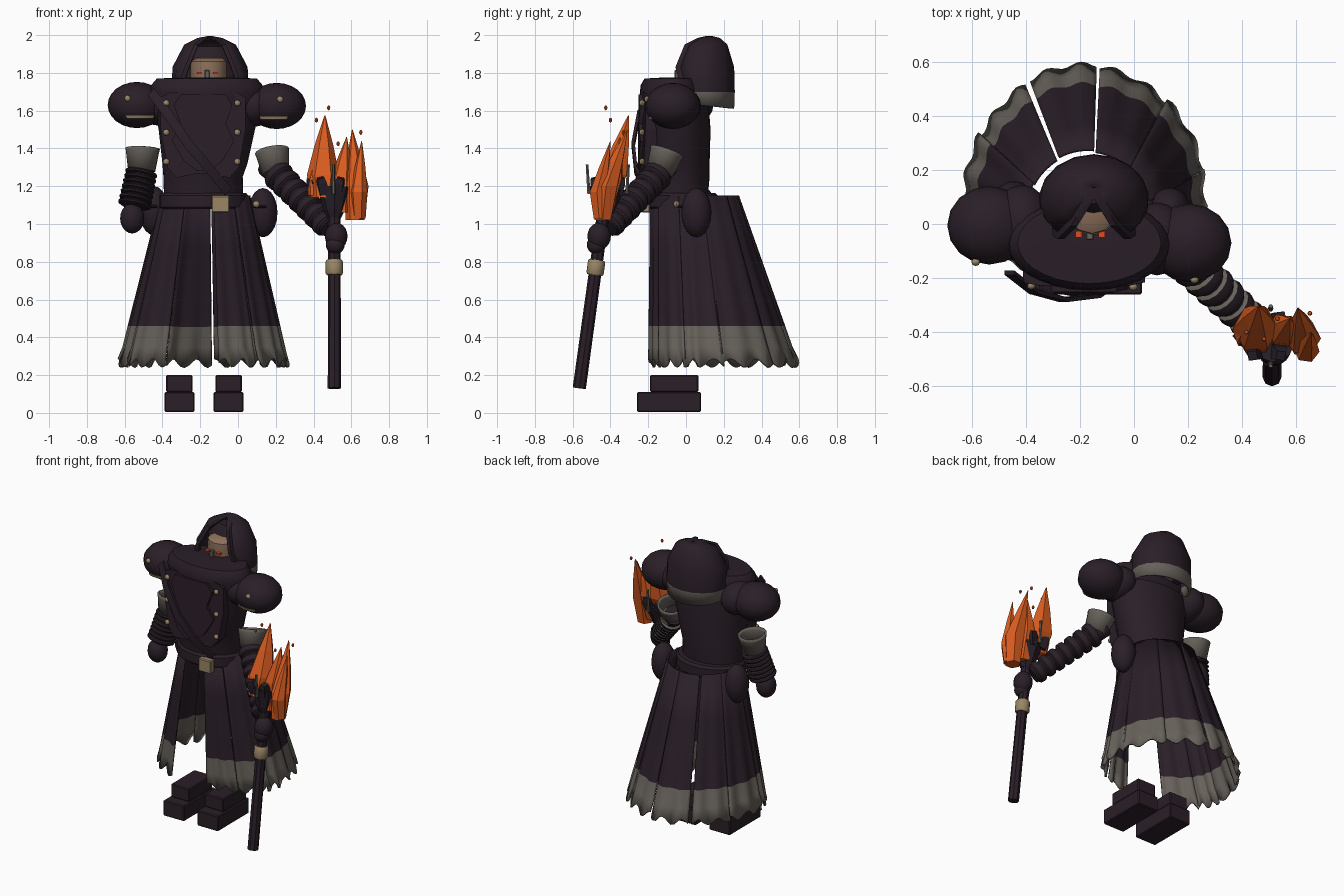
import bpy, bmesh, math
from mathutils import Vector

if "Cube" in bpy.data.objects:
    bpy.data.objects.remove(bpy.data.objects["Cube"])

COLORS = {
    "dark_cloth": (0.023, 0.0135, 0.021), "grey_trim": (0.135, 0.12, 0.103),
    "pale_brass": (0.32, 0.24, 0.13), "skin": (0.27, 0.165, 0.105),
    "flame_orange": (0.68, 0.105, 0.014), "eye_red": (0.75, 0.07, 0.015),
    "dark_iron": (0.02, 0.014, 0.022),
}
MATS = {}
for n, c in COLORS.items():
    MATS[n] = bpy.data.materials.new(n)
    MATS[n].diffuse_color = (*c, 1)


def make(name, verts, faces, mats, smooth=True, thick=0):
    me = bpy.data.meshes.new(name)
    me.from_pydata([tuple(v) for v in verts], [], faces)
    for m in mats.split():
        me.materials.append(MATS[m])
    bm = bmesh.new()
    bm.from_mesh(me)
    bmesh.ops.recalc_face_normals(bm, faces=bm.faces)
    bm.to_mesh(me)
    bm.free()
    ob = bpy.data.objects.new(name, me)
    bpy.context.collection.objects.link(ob)
    if thick:
        md = ob.modifiers.new("thickness", "SOLIDIFY")
        md.thickness = thick
    if smooth:
        bpy.ops.object.select_all(action="DESELECT")
        ob.select_set(True)
        bpy.context.view_layer.objects.active = ob
        bpy.ops.object.shade_smooth_by_angle(angle=math.radians(40))
    return ob


def skin_rings(name, rings, mat, caps=True, smooth=True, thick=0, closed=True):
    n = len(rings[0])
    verts = [v for r in rings for v in r]
    faces = [(i * n + j, i * n + (j + 1) % n, (i + 1) * n + (j + 1) % n, (i + 1) * n + j)
             for i in range(len(rings) - 1) for j in range(n if closed else n - 1)]
    if caps:
        faces += [tuple(range(n)), tuple(range((len(rings) - 1) * n, len(rings) * n))]
    return make(name, verts, faces, mat, smooth, thick)


def rod(name, a, b, profile, mat, sides=12, **kw):
    """Turned part along a-b; profile holds (fraction, radius)."""
    a, b = Vector(a), Vector(b)
    q = (b - a).to_track_quat("Z", "Y")
    rings = [[a.lerp(b, t) + q @ Vector((r * math.cos(k * math.tau / sides),
              r * math.sin(k * math.tau / sides), 0)) for k in range(sides)] for t, r in profile]
    return skin_rings(name, rings, mat, **kw)


def ovals(name, rows, mat, sides=28, **kw):
    """Stack of ovals: (z, cx, cy, rx, ry)."""
    return skin_rings(name, [[(cx + rx * math.cos(k * math.tau / sides),
                      cy + ry * math.sin(k * math.tau / sides), z) for k in range(sides)]
                      for z, cx, cy, rx, ry in rows], mat, **kw)


def blob(name, c, r, mat, n=10):
    rows = []
    for i in range(n + 1):
        a = math.pi * (i / n - 0.5)
        s = max(math.cos(a), 0.02)
        rows.append((c[2] + r[2] * math.sin(a), c[0], c[1], r[0] * s, r[1] * s))
    return ovals(name, rows, mat, 8 if n < 6 else 16)


def box(name, lo, hi, mat, bevel=0.006):
    rings = [[(lo[0], lo[1], z), (hi[0], lo[1], z), (hi[0], hi[1], z), (lo[0], hi[1], z)]
             for z in (lo[2], hi[2])]
    ob = skin_rings(name, rings, mat, smooth=False)
    if bevel:
        ob.modifiers.new("edge", "BEVEL").width = bevel
    return ob


# Boots
for i, x in enumerate((-0.31, -0.05)):
    box(f"boot_sole_{i}", (x - .08, -.26, 0.005), (x + .08, .08, .11), "dark_cloth")
    box(f"boot_upper_{i}", (x - .07, -.19, .11), (x + .07, .065, .20), "dark_cloth")

# Robe panels, hanging from the belt and flaring to the back
SPANS = [(-80, -52), (-51, -18), (-19, 14), (13, 48), (47, 83), (84.5, 117.5),
         (120, 151), (150, 181), (180, 208), (209, 243)]
for p, (a0, a1) in enumerate(SPANS):
    rows, n, steps = [], 14, (0, .3, .6, .767, .89, 1)
    for f in steps:
        row = []
        for j in range(n + 1):
            u = j / n
            a = math.radians(a0 + (a1 - a0) * u)
            wave = math.sin(u * math.tau * 2 + p)
            s, c = math.sin(a), math.cos(a)
            top = Vector((-.17 + .235 * c, .03 + (.245 if s > 0 else .225) * s, 1.15))
            drop = .265 + .024 * math.sin(u * math.tau * 2 + p * 2) if f == 1 else 1.15 - f * .9
            low = Vector((-.18 + .445 * c, .08 + (.505 if s > 0 else .28) * s, 0))
            pt = top.lerp(low, f)
            pt.z = drop
            pt += Vector((c, s, 0)) * (wave * .009 * f + (p % 2) * .006)
            row.append(pt)
        rows.append(row)
    ob = skin_rings(f"robe_panel_{p}", rows, "dark_cloth grey_trim", caps=False,
                    closed=False, thick=.012)
    for poly in ob.data.polygons:
        poly.material_index = int(poly.center.z < .46)

# Torso, mantle and belt
ovals("torso", [(1.08, -.18, -.04, .21, .15), (1.25, -.185, -.04, .21, .165),
                (1.32, -.175, -.05, .225, .175), (1.50, -.165, -.05, .255, .18),
                (1.63, -.165, -.06, .28, .18)], "dark_cloth")
ovals("mantle", [(1.60, -.165, -.07, .27, .16), (1.69, -.165, -.075, .30, .17),
                 (1.735, -.165, -.075, .295, .165), (1.77, -.165, -.07, .265, .15),
                 (1.775, -.16, -.03, .15, .10)], "dark_cloth")
ovals("belt", [(1.08, -.18, -.02, .225, .18), (1.09, -.18, -.02, .235, .19),
               (1.15, -.18, -.02, .235, .19), (1.165, -.18, -.02, .222, .175)], "dark_cloth")
box("belt_buckle", (-.14, -.235, 1.06), (-.045, -.19, 1.15), "pale_brass")

# Chest plate layers and rivets
def plate(name, half, y0, y1):
    pts = [(-.185 + s * x, z) for s, pp in ((1, half), (-1, half[::-1])) for x, z in pp]
    return skin_rings(name, [[(x, y + abs(x + .185) * .22, z) for x, z in pts]
                             for y in (y0, y1)], "dark_cloth", smooth=False)

plate("chest_panel", [(.04, 1.265), (.14, 1.245), (.19, 1.30), (.225, 1.50), (.225, 1.67), (.17, 1.70)], -.15, -.265)
plate("chest_inset", [(.03, 1.28), (.10, 1.33), (.165, 1.44), (.12, 1.53), (.155, 1.63), (.12, 1.685)], -.25, -.277)
for i, z in enumerate((1.33, 1.485, 1.64)):
    for x, y in ((-.38, -.228), (-.003, -.232)):
        blob(f"chest_rivet_{i}", (x, y, z), (.017, .015, .017), "pale_brass", 5)

# Diagonal strap
path = [(-.46, -.18, 1.70), (-.37, -.25, 1.58), (-.26, -.28, 1.42), (-.14, -.265, 1.28), (-.05, -.20, 1.17)]
skin_rings("chest_strap", [[(x + dx, y + dy, z + dx) for dx, dy in
           ((-.018, -.008), (.018, -.008), (.018, .008), (-.018, .008))] for x, y, z in path], "dark_cloth")

# Shoulder pads with brass lower trim
for tag, c, s in (("left", (-.535, -.005, 1.63), -1), ("right", (.205, -.07, 1.625), 1)):
    blob(f"{tag}_shoulder_pad", c, (.155, .145, .122), "dark_cloth", 12)
    blob(f"{tag}_shoulder_joint", (c[0] - s * .12, c[1] + .015, c[2]), (.11, .135, .11), "dark_cloth")
    rim = []
    for k in range(9):
        a = math.radians(-90 + s * (k * 8 - 40))
        rim.append([(c[0] + r * .155 * math.cos(a), c[1] + r * .146 * math.sin(a), c[2] + dz)
                    for r, dz in ((.82, -.072), (.87, -.072), (.91, -.055), (.84, -.055))])
    skin_rings(f"{tag}_pad_trim", rim, "pale_brass")
    blob(f"{tag}_pad_rivet", (c[0] + s * (.05 if s < 0 else .018), c[1] - .136, c[2] + .035), (.017, .015, .017), "pale_brass", 5)

# Arms: flared cuff, ribbed forearm, fist
def arm(tag, top, elbow, wrist, r0, r1, ribs, hand, hr, lit):
    rod(f"{tag}_cuff", elbow, top, [(0, .072), (.85, .088), (1, .092)], "grey_trim",
        sides=16, caps=False, thick=.012)
    e, w = Vector(elbow), Vector(wrist)
    rod(f"{tag}_forearm", e.lerp(w, -.15), w, [(0, r0 * .8), (1, r1 * .8)], "dark_cloth")
    for i in range(ribs):
        r = r0 + (r1 - r0) * i / ribs
        ob = rod(f"{tag}_forearm_rib_{i}", e.lerp(w, i / ribs), e.lerp(w, (i + .85) / ribs),
                 [(0, r * .8), (.15, r * .98), (.45, r * 1.04), (.8, r), (1, r * .8)],
                 "dark_cloth grey_trim", sides=14)
        axis = (w - e).normalized()
        for poly in ob.data.polygons:
            poly.material_index = int(lit and poly.normal.dot(axis) < -.45)
    blob(f"{tag}_fist", hand, hr, "dark_cloth")

arm("left", (-.505, .0, 1.40), (-.51, -.015, 1.28), (-.55, -.06, 1.09), .084, .088, 7,
    (-.56, -.075, 1.03), (.064, .065, .08), False)
arm("right", (.18, -.10, 1.385), (.20, -.14, 1.27), (.48, -.41, .98), .080, .067, 7,
    (.52, -.46, .935), (.06, .062, .072), True)
blob("right_thumb", (.515, -.475, .89), (.05, .05, .05), "dark_cloth")

# Hip pouches
for tag, c, s in (("left", (-.445, .08, 1.07), -1), ("right", (.132, .055, 1.06), 1)):
    blob(f"{tag}_pouch", c, (.077, .08, .13), "dark_cloth")
    box(f"{tag}_pouch_strap", (c[0] - .055, c[1] - .1, 1.085), (c[0] + .02, c[1] - .05, 1.10), "dark_cloth")
    blob(f"{tag}_pouch_clasp", (c[0] - .035, c[1] - .105, 1.105), (.018, .016, .018), "pale_brass", 5)

# Head with eyes and nose guard
ovals("head", [(1.70, -.155, .06, .085, .085), (1.78, -.155, .055, .098, .095),
               (1.86, -.155, .06, .096, .095), (1.88, -.15, .07, .07, .07)], "skin", 12)
for x in (-.205, -.12):
    box("eye", (x - .012, -.05, 1.794), (x + .012, -.025, 1.806), "eye_red", 0)
box("nose_guard", (-.177, -.06, 1.77), (-.15, -.03, 1.815), "grey_trim", .004)

# Hood, split open at the front with a grey hem; rows are (height, scale, centre, gap)
rows = []
for z, k, cy, gap in ((1.61, 1.0, .09, 62), (1.70, 1.02, .09, 55), (1.83, 1.0, .09, 38),
                      (1.95, .69, .105, 32), (1.985, .33, .125, 28), (1.995, .05, .13, 20)):
    rows.append([])
    for j in range(13):
        a = math.radians(-90 + gap + (360 - 2 * gap) * j / 12)
        lift = .035 * (1 - math.sin(a)) / 2 if z < 1.7 else 0
        rows[-1].append((-.148 + .2 * k * math.cos(a), cy + .165 * k * math.sin(a), z + lift))
hood = skin_rings("hood", rows, "dark_cloth grey_trim", caps=False, closed=False, thick=.018)
for poly in hood.data.polygons:
    poly.material_index = int(poly.center.z < 1.69)
for side in (0, -1):   # rolled opening edges
    skin_rings("hood_edge", [[(v[0] + dx, v[1] + dy, v[2]) for dx, dy in
               ((-.012, -.016), (.012, -.016), (.012, .012), (-.012, .012))]
               for v in (r[side] for r in rows[1:])], "dark_cloth")
ovals("hood_lining", [(1.70, -.15, .12, .15, .11), (1.86, -.15, .13, .15, .10),
                      (1.94, -.15, .125, .07, .05)], "dark_cloth", 12)

# Torch shaft, leaning forward at the foot
def shaft(z):
    return (.51, -.565 + (z - .13) * .137, z)

rod("torch_shaft", shaft(.13), shaft(1.06), [(0, .035), (1, .033)], "dark_cloth", sides=8, smooth=False)
rod("torch_collar", shaft(.73), shaft(.81), [(0, .04), (.12, .046), (.88, .046), (1, .04)], "pale_brass")
rod("brazier", shaft(1.03), shaft(1.19), [(0, .035), (.25, .055), (1, .092)], "dark_iron", sides=8, smooth=False)
base = Vector(shaft(1.16)) + Vector((-.02, .01, 0))
for i in range(6):
    a = math.radians(i * 60)
    d = Vector((math.cos(a), math.sin(a) * .8, 0))
    rod(f"brazier_prong_{i}", base + d * .07, base + d * .105 + Vector((0, 0, .085)),
        [(0, .035), (.7, .034), (1, .024)], "dark_iron", sides=4, smooth=False)
for d in (-1, 1):
    rod("brazier_spike", base + Vector((.015, d * .10, 0)), base + Vector((.015, d * .11, .155)),
        [(0, .01), (1, .008)], "grey_trim", sides=6)

# Flame tongues: (base, belly, tip, belly radius)
TONGUES = [((.45, -.43, 1.14), (.45, -.385, 1.26), (.46, -.305, 1.575), .085),
           ((.62, -.44, 1.02), (.625, -.42, 1.20), (.605, -.31, 1.50), .066),
           ((.55, -.43, 1.06), (.55, -.39, 1.24), (.575, -.35, 1.46), .06),
           ((.64, -.455, 1.03), (.638, -.465, 1.17), (.655, -.40, 1.44), .048),
           ((.41, -.42, 1.15), (.415, -.40, 1.24), (.425, -.36, 1.39), .052)]
for i, (b, m, t, r) in enumerate(TONGUES):
    rings = []
    for c, k in ((b, .75), (m, 1), (Vector(m).lerp(Vector(t), .5), .58), (t, .03)):
        rings.append([(c[0] + r * k * math.cos(a), c[1] + r * k * math.sin(a), c[2])
                      for a in (q * math.tau / 6 + i for q in range(6))])
    skin_rings(f"flame_tongue_{i}", rings, "flame_orange", smooth=False)
for i, e in enumerate([(.415, -.40, 1.55), (.48, -.425, 1.615), (.53, -.35, 1.425), (.65, -.33, 1.485)]):
    blob(f"ember_{i}", e, (.009, .009, .013), "flame_orange", 4)

for m in bpy.data.materials:
    if m.users and not m.is_grease_pencil:
        m.use_nodes = True
        m.node_tree.nodes["Principled BSDF"].inputs["Base Color"].default_value = m.diffuse_color
